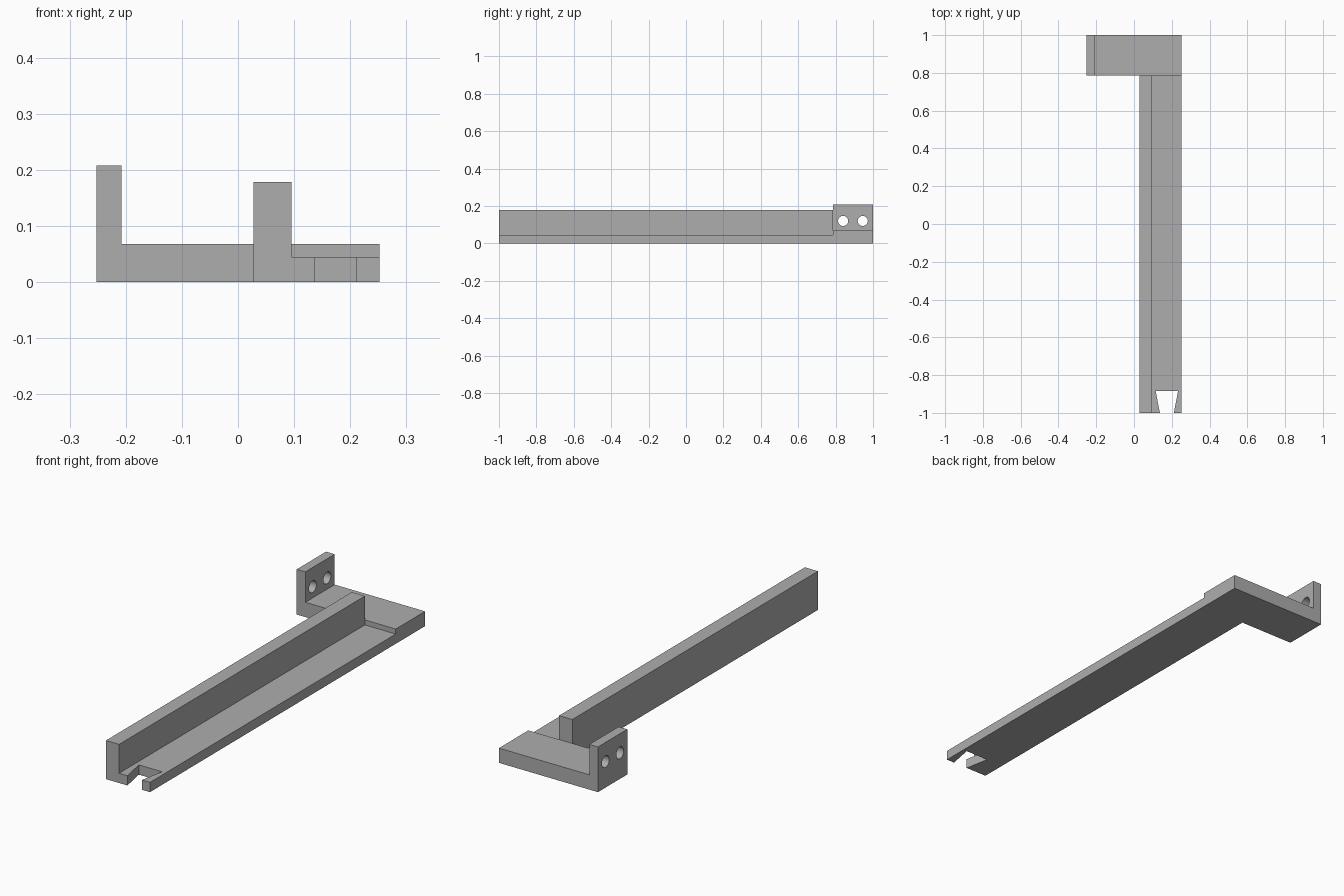
import bpy, bmesh
from mathutils import Vector, Matrix

default = bpy.data.objects.get("Cube")
if default:
    bpy.data.objects.remove(default, do_unlink=True)

grey = bpy.data.materials.new("plain grey")
grey.use_nodes = True
colour = (0.42, 0.42, 0.42, 1)
grey.diffuse_color = colour
grey.node_tree.nodes["Principled BSDF"].inputs["Base Color"].default_value = colour


def finish(name, bm):
    """Turn a bmesh into a named grey object."""
    bmesh.ops.recalc_face_normals(bm, faces=bm.faces)
    mesh = bpy.data.meshes.new(name)
    bm.to_mesh(mesh)
    bm.free()
    mesh.materials.append(grey)
    obj = bpy.data.objects.new(name, mesh)
    bpy.context.collection.objects.link(obj)
    return obj


def extrude(name, points, direction):
    """Sweep a closed flat outline along a direction."""
    bm = bmesh.new()
    face = bm.faces.new([bm.verts.new(p) for p in points])
    swept = bmesh.ops.extrude_face_region(bm, geom=[face])["geom"]
    verts = [v for v in swept if isinstance(v, bmesh.types.BMVert)]
    bmesh.ops.translate(bm, verts=verts, vec=Vector(direction))
    return finish(name, bm)


def cut(obj, cutter):
    """Subtract the cutter from the object and discard it."""
    cutter.hide_render = True
    mod = obj.modifiers.new("cut", 'BOOLEAN')
    mod.operation = 'DIFFERENCE'
    mod.solver = 'EXACT'
    mod.object = cutter
    bpy.context.view_layer.objects.active = obj
    bpy.ops.object.modifier_apply(modifier=mod.name)
    bpy.data.objects.remove(cutter, do_unlink=True)


FRONT, JOINT, BACK = -1.0, 0.787, 1.0
LEFT, RIGHT = 0.252, -0.252

# Long rail: L-shaped section with a tall wall and a thin floor
wall_x, wall_inner, floor_z, wall_z = 0.028, 0.095, 0.045, 0.178
section = [(wall_x, 0), (LEFT, 0), (LEFT, floor_z), (wall_inner, floor_z),
           (wall_inner, wall_z), (wall_x, wall_z)]
rail = extrude("rail", [(x, FRONT, z) for x, z in section], (0, JOINT - FRONT, 0))

# Dovetail notch in the front end of the floor, widening inwards
centre, mouth, inner, depth = 0.174, 0.037, 0.059, 0.115
flare = (inner - mouth) / depth
over = 0.02
near = mouth - flare * over
outline = [(centre - near, FRONT - over), (centre + near, FRONT - over),
           (centre + inner, FRONT + depth), (centre - inner, FRONT + depth)]
cut(rail, extrude("notch_cutter", [(x, y, -0.05) for x, y in outline], (0, 0, 0.2)))

# Rear bracket: thick foot with an upright tab
tab_inner, foot_z, tab_z = -0.208, 0.068, 0.208
section = [(RIGHT, 0), (LEFT, 0), (LEFT, foot_z), (tab_inner, foot_z),
           (tab_inner, tab_z), (RIGHT, tab_z)]
bracket = extrude("rear_bracket", [(x, JOINT, z) for x, z in section],
                  (0, BACK - JOINT, 0))

# Two screw holes through the tab
for y in (0.84, 0.945):
    bm = bmesh.new()
    bmesh.ops.create_cone(bm, cap_ends=True, segments=32, radius1=0.027, radius2=0.027,
                          depth=0.15,
                          matrix=Matrix.Translation((-0.23, y, 0.12))
                          @ Matrix.Rotation(1.5707963, 4, 'Y'))
    cut(bracket, finish("hole_cutter", bm))

# Crisp flat faces, smooth hole walls
for obj in (rail, bracket):
    bpy.ops.object.select_all(action='DESELECT')
    obj.select_set(True)
    bpy.context.view_layer.objects.active = obj
    bpy.ops.object.shade_smooth_by_angle(angle=0.5)
